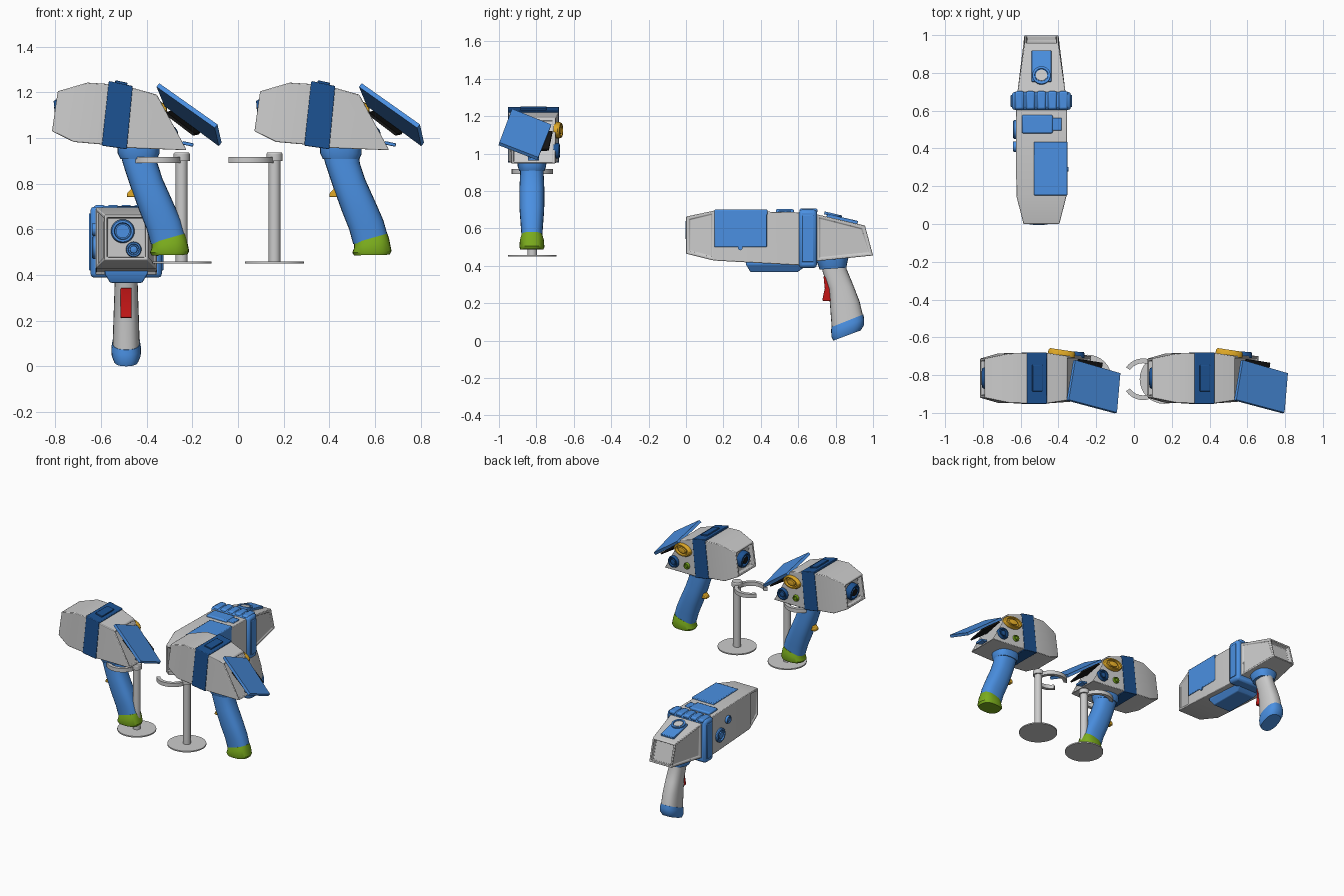
import bpy, bmesh, math
from mathutils import Vector, Matrix

if "Cube" in bpy.data.objects:
    bpy.data.objects.remove(bpy.data.objects["Cube"])

COL = {"blue": (.069, .279, .76, 1), "navy": (.012, .085, .29, 1), "green": (.2, .42, .012, 1),
       "yellow": (.75, .4, .02, 1), "red": (.55, .008, .008, 1), "black": (.008, .008, .008, 1)}
MATS = {}
for k, c in COL.items():
    MATS[k] = bpy.data.materials.new(k)
    MATS[k].diffuse_color = c

AX, BY = -.49, -.816          # centre planes of the large and the small blasters


def finish(name, bm, col=None, bevel=0, smooth=True):
    bmesh.ops.recalc_face_normals(bm, faces=bm.faces)
    me = bpy.data.meshes.new(name)
    bm.to_mesh(me)
    bm.free()
    ob = bpy.data.objects.new(name, me)
    bpy.context.collection.objects.link(ob)
    if col:
        me.materials.append(MATS[col])
    if bevel:
        m = ob.modifiers.new("bevel", "BEVEL")
        m.width, m.segments, m.limit_method = bevel, 2, "ANGLE"
    if smooth:
        bpy.ops.object.select_all(action="DESELECT")
        ob.select_set(True)
        bpy.context.view_layer.objects.active = ob
        bpy.ops.object.shade_smooth_by_angle(angle=math.radians(32))
    return ob


def loft_bm(rings):
    """Skin a list of point loops and cap both ends; returns faces per segment and caps."""
    bm = bmesh.new()
    vs = [[bm.verts.new(p) for p in r] for r in rings]
    n = len(vs[0])
    segs = [[bm.faces.new((a[i], a[(i + 1) % n], b[(i + 1) % n], b[i])) for i in range(n)]
            for a, b in zip(vs, vs[1:])]
    caps = [bm.faces.new(vs[0]), bm.faces.new(vs[-1])]
    bmesh.ops.recalc_face_normals(bm, faces=bm.faces)
    return bm, segs, caps


def loft(name, rings, col=None, bevel=0):
    return finish(name, loft_bm(rings)[0], col, bevel)


def shell(stations, along):
    """Rectangular sections (top pos, top z, bottom pos, bottom z, half width) along x or y."""
    P = (lambda a, s, z: (AX + s, a, z)) if along == "y" else (lambda a, s, z: (a, BY + s, z))
    return loft_bm([[P(b, -h, zb), P(b, h, zb), P(t, h, zt), P(t, -h, zt)]
                    for t, zt, b, zb, h in stations])


def recess(bm, faces, rim, depth):
    for f in faces:
        bmesh.ops.inset_individual(bm, faces=[f], thickness=rim)
        bmesh.ops.inset_individual(bm, faces=[f], thickness=.003, depth=-depth)


def box(name, lo, hi, col=None, bevel=.005, rot=None):
    bm = bmesh.new()
    lo, hi = Vector(lo), Vector(hi)
    m = Matrix.Translation((lo + hi) / 2) @ (rot or Matrix()) @ Matrix.Diagonal((*(hi - lo), 1))
    bmesh.ops.create_cube(bm, size=1, matrix=m)
    return finish(name, bm, col, bevel)


def lathe(name, prof, loc, axis, col=None, scale=(1, 1, 1), n=28):
    m = (Matrix.Translation(loc) @ Vector(axis).to_track_quat("Z", "Y").to_matrix().to_4x4()
         @ Matrix.Diagonal((*scale, 1)))
    return loft(name, [[m @ Vector((r * math.cos(t), r * math.sin(t), h))
                        for t in (2 * math.pi * i / n for i in range(n))] for r, h in prof], col)


def knob(name, loc, axis, r, h, col, scale=(1, 1, 1)):
    """Round knob with a raised rim and a domed middle."""
    prof = [(r, 0), (r, h * .7), (r * .9, h), (r * .72, h), (r * .66, h * .5), (r * .5, h * .5),
            (r * .45, h * .9), (r * .1, h)]
    return lathe(name, prof, loc, axis, col, scale)


def handle(name, secs, along, col=None):
    """Oval grip from (front, z, back, z, half width) sections."""
    rings = []
    for a, za, b, zb, h in secs:
        ring = []
        for i in range(24):
            t = 2 * math.pi * i / 24
            c, s = math.cos(t), math.sin(t)
            c, s = (math.copysign(abs(v) ** .8, v) for v in (c, s))
            p, z = (a + b) / 2 + (b - a) / 2 * c, (za + zb) / 2 + (zb - za) / 2 * c
            ring.append((AX + h * s, p, z) if along == "y" else (p, BY - .008 + h * s, z))
        rings.append(ring)
    return loft(name, rings, col)


def slab(name, corners, t, col):
    c = [Vector(p) for p in corners]
    n = (c[1] - c[0]).cross(c[3] - c[0]).normalized() * t
    return loft(name, [c, [p + n for p in c]], col)


# ---------------- large blaster, pointing to -y ----------------
bm, segs, caps = shell([(0, .663, 0, .465, .095), (.15, .695, .15, .428, .133),
                        (.6, .686, .62, .402, .135), (.7, .675, .7, .425, .127),
                        (.957, .615, 1, .455, .09)], "y")
recess(bm, [segs[0][1], segs[0][3], segs[3][1], segs[3][3]], .022, .008)
recess(bm, caps, .016, .03)
finish("large_body", bm, None, .006)
bm, *_ = shell([(.603, .7, .603, .388, .157), (.7, .7, .7, .388, .157)], "y")
finish("large_clamp_band", bm, "blue", .018)
for i in range(5):                                     # ribs on top of the band
    x = AX + (i - 2) * .058
    box("clamp_rib", (x - .024, .607, .68), (x + .024, .703, .707), "blue", .01)
for s in (-1, 1):                                      # raised side pads of the band
    x = AX + s * .157
    box("clamp_side_pad", (x - .006, .62, .42), (x + .006, .683, .67), "blue", .004)
box("wrap_panel_side", (-.37, .152, .5), (-.351, .432, .7), "blue")
box("wrap_panel_top", (-.53, .152, .67), (-.351, .435, .701), "blue")
box("top_block", (-.594, .48, .67), (-.43, .577, .703), "blue", .008)
box("top_block_step", (-.45, .495, .67), (-.383, .562, .697), "blue")
tilt = Matrix.Rotation(math.radians(-13), 4, "X")
box("rear_top_plate", (AX - .052, .75, .636), (AX + .052, .92, .659), "blue", .004, tilt)
lathe("rear_top_ring", [(.048, 0), (.048, .016), (.036, .016), (.034, .01), (.001, .01)],
      (AX, .785, .664), (0, .23, .97), "blue")
lathe("rear_top_button", [(.03, 0), (.03, .004), (.001, .004)], (AX, .787, .674), (0, .23, .97))
knob("front_lens_large", (-.505, .032, .592), (0, -1, 0), .052, .035, "blue")
knob("front_lens_small", (-.457, .032, .512), (0, -1, 0), .034, .03, "blue")
lathe("lens_glass_large", [(.03, 0), (.03, .036), (.001, .036)], (-.505, .032, .592), (0, -1, 0), "blue")
knob("left_dial_large", (-.622, .5, .52), (-1, 0, 0), .05, .018, "blue")
knob("left_dial_small", (-.622, .41, .6), (-1, 0, 0), .028, .018, "blue")
lathe("right_button", [(.013, 0), (.013, .012), (.001, .012)], (-.36, .29, .496), (1, 0, 0), "blue", n=16)
loft("under_block", [[(AX - w, a, z), (AX + w, a, z), (AX + w, b, z), (AX - w, b, z)]
                     for w, a, b, z in ((.095, .32, .66, .425), (.095, .322, .65, .405),
                                        (.07, .345, .595, .366))], "blue", .005)
handle("large_grip_collar", [(.69, .45, .87, .45, .085), (.7, .42, .865, .43, .082),
                             (.715, .38, .857, .39, .068)], "y", "blue")
handle("large_grip", [(.722, .43, .86, .43, .05), (.73, .37, .858, .385, .05), (.762, .277, .897, .29, .053),
                      (.77, .19, .928, .21, .056), (.779, .07, .946, .135, .059)], "y")
handle("large_grip_base", [(.777, .072, .948, .14, .061), (.776, .05, .953, .115, .065),
                           (.778, .02, .953, .085, .064), (.788, 0, .935, .055, .054)], "y", "blue")
prof = [(.735, .345), (.775, .335), (.78, .21), (.728, .213), (.742, .28)]
loft("large_trigger", [[(AX + s * .024, y, z) for y, z in prof] for s in (-1, 1)], "red", .005)

# ---------------- small blaster, pointing to -x ----------------
bm, segs, caps = shell([(-.79, 1.205, -.815, 1.03, .104), (-.66, 1.243, -.72, .983, .131),
                        (-.566, 1.237, -.597, .972, .134), (-.461, 1.22, -.487, .957, .134),
                        (-.355, 1.19, -.225, .947, .117)], "x")
recess(bm, [caps[0]], .018, .035)
recess(bm, [caps[1]], .016, .012)
parts = [finish("small_body", bm, None, .004)]
bm, *_ = shell([(-.566, 1.25, -.597, .967, .137), (-.461, 1.228, -.487, .951, .137)], "x")
parts.append(finish("small_band", bm, "navy", .004))
tilt = Matrix.Rotation(math.radians(12), 4, "Y")
parts += [
    box("band_top_inset", (-.54, BY - .07, 1.228), (-.485, BY + .07, 1.248), "navy", .003, tilt),
    knob("muzzle_ring", (-.762, BY, 1.115), (-1, 0, -.12), .058, .04, "navy"),
    lathe("muzzle_bore", [(.026, 0), (.026, .041), (.001, .041)], (-.762, BY, 1.115), (-1, 0, -.12), "black"),
    knob("side_dial_oval", (-.385, BY + .118, 1.125), (.15, 1, 0), .072, .032, "yellow", (1, .6, 1)),
    knob("side_dial_round", (-.305, BY + .11, 1.015), (.07, 1, 0), .042, .03, "navy"),
    knob("side_button", (-.415, BY + .122, 1.015), (.07, 1, 0), .023, .02, "green"),
    # open lid and the screen below it
    slab("lid", [(-.345, -.93, 1.24), (-.31, -.72, 1.155), (-.072, -.79, .98), (-.09, -.998, 1.06)], .02, "blue"),
    slab("screen", [(-.315, -.88, 1.115), (-.29, -.715, 1.12), (-.165, -.735, 1.025), (-.19, -.9, 1.02)], .012, "black"),
    box("lid_latch", (-.245, BY - .03, .967), (-.195, BY + .03, .982), "blue", .003, tilt),
    handle("small_grip_collar", [(-.528, .96, -.345, .955, .078), (-.528, .935, -.345, .93, .076),
                                 (-.515, .908, -.355, .908, .068)], "x", "blue"),
    handle("small_grip", [(-.515, .93, -.357, .93, .062), (-.505, .89, -.353, .89, .063),
                          (-.472, .79, -.33, .82, .067), (-.432, .68, -.285, .72, .066),
                          (-.4, .6, -.25, .64, .06), (-.382, .535, -.23, .57, .055)], "x", "blue"),
    handle("small_grip_base", [(-.378, .54, -.232, .582, .057), (-.378, .52, -.224, .555, .064),
                               (-.386, .498, -.214, .505, .067), (-.378, .486, -.222, .489, .062)], "x", "green"),
]
prof = [(-.462, .81), (-.43, .81), (-.425, .74), (-.488, .742), (-.485, .76), (-.468, .775)]
parts.append(loft("small_trigger", [[(x, BY - .008 + s * .022, z) for x, z in prof] for s in (-1, 1)], "yellow", .005))

# ---------------- stand with an open ring holder ----------------
SX = -.247
arc = []
for i in range(33):
    t = math.radians(-145 + 290 * i / 32)
    arc.append([(SX - .112 + r * math.cos(t), -.822 + r * math.sin(t), z)
                for r, z in ((.085, .89), (.11, .89), (.11, .918), (.085, .918))])
stand = [
    lathe("stand_foot", [(.13, .45), (.13, .459), (.001, .459)], (SX, -.822, 0), (0, 0, 1), n=32),
    lathe("stand_pole", [(.026, .455), (.026, .9), (.036, .9), (.036, .93), (.032, .936), (.001, .936)],
          (SX, -.822, 0), (0, 0, 1)),
    loft("stand_ring", arc),
]

# second small blaster and second stand
for group, dx in ((parts, .887), (stand, .407)):
    for ob in group:
        c = ob.copy()
        c.location.x += dx
        bpy.context.collection.objects.link(c)

for m in bpy.data.materials:
    if m.users and not m.is_grease_pencil:
        m.use_nodes = True
        m.node_tree.nodes["Principled BSDF"].inputs["Base Color"].default_value = m.diffuse_color
